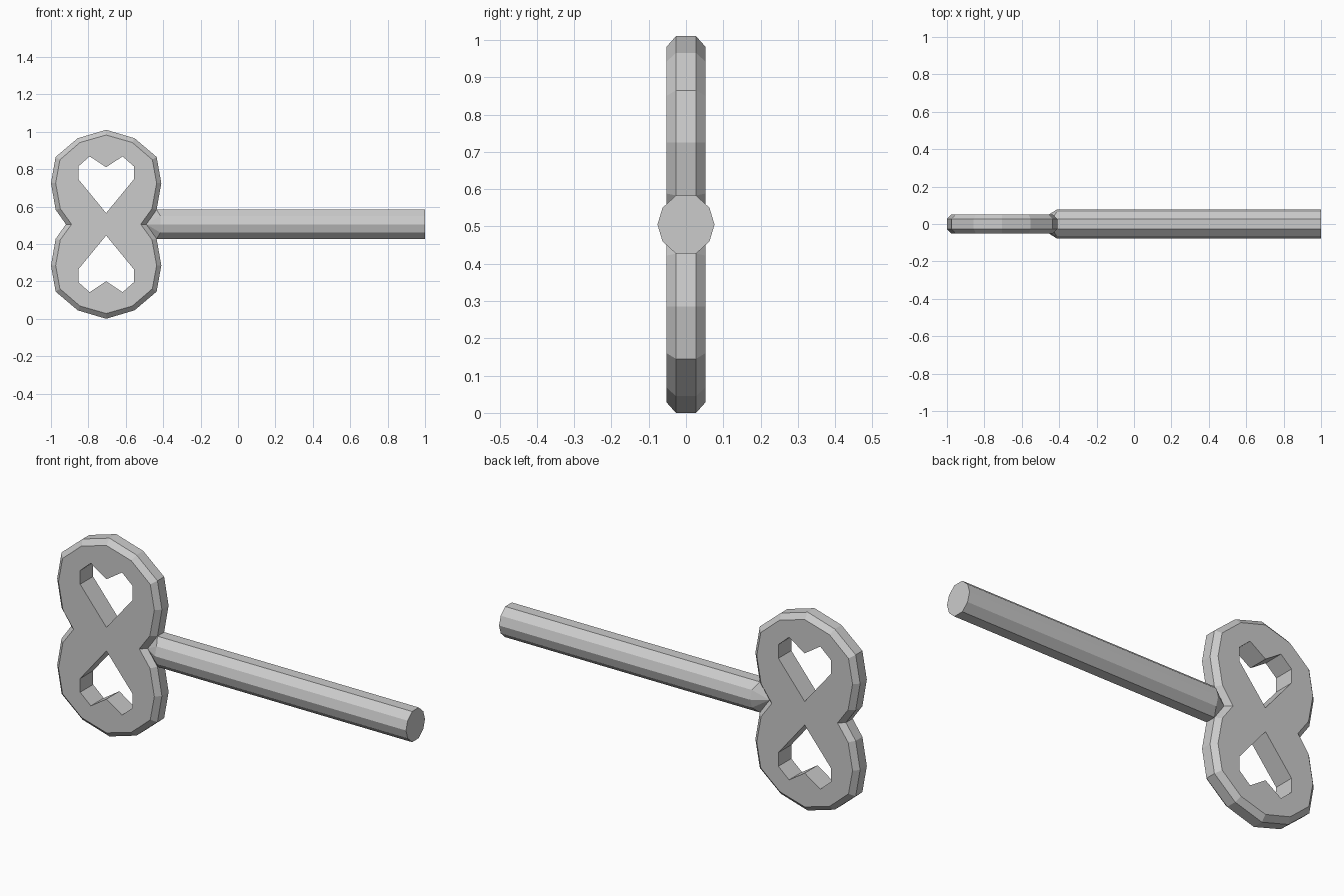
import bpy, bmesh

if "Cube" in bpy.data.objects:
    bpy.data.objects.remove(bpy.data.objects["Cube"])

CX, CZ = -0.705, 0.505        # centre of the handle
FACE_Y, RIM_Y = 0.052, 0.027  # half thickness of the faces and of the outer rim


def mirror_loop(quarter):
    """Closed outline from its top-right quarter (top to waist)."""
    right = quarter + [(x, -z) for x, z in reversed(quarter[:-1])]
    return right + [(-x, z) for x, z in reversed(right[1:-1])]


def add_ring(bm, points, y):
    return [bm.verts.new((CX + x, y, CZ + z)) for x, z in points]


def bridge(bm, a, b, skip=()):
    n = len(a)
    for i in range(n):
        if i not in skip:
            j = (i + 1) % n
            bm.faces.new((a[i], a[j], b[j], b[i]))


def ring_edges(bm, ring):
    edges = []
    for a, b in zip(ring, ring[1:] + ring[:1]):
        edges.append(bm.edges.get((a, b)) or bm.edges.new((a, b)))
    return edges


def finish(bm, name):
    bmesh.ops.recalc_face_normals(bm, faces=bm.faces[:])
    mesh = bpy.data.meshes.new(name)
    bm.to_mesh(mesh)
    bm.free()
    obj = bpy.data.objects.new(name, mesh)
    bpy.context.collection.objects.link(obj)
    return obj


# Handle: figure-eight plate with bevelled rim and two heart-shaped holes
rim = mirror_loop([(0, .505), (.152, .46), (.27, .36), (.295, .22), (.27, .078), (.215, 0)])
face = mirror_loop([(0, .477), (.14, .437), (.247, .345), (.27, .22), (.245, .083), (.185, 0)])
half_heart = [(0, .06), (.148, .24), (.148, .31), (.088, .363), (0, .305)]
heart = half_heart + [(-x, z) for x, z in reversed(half_heart[1:-1])]
hearts = [heart, [(x, -z) for x, z in heart]]

bm = bmesh.new()
loops = [add_ring(bm, face, -FACE_Y), add_ring(bm, rim, -RIM_Y),
         add_ring(bm, rim, RIM_Y), add_ring(bm, face, FACE_Y)]
bridge(bm, loops[0], loops[1])
bridge(bm, loops[1], loops[2], skip=(4, 5))   # open where the shaft joins
bridge(bm, loops[2], loops[3])
front, back = [loops[0]], [loops[3]]
for h in hearts:
    front.append(add_ring(bm, h, -FACE_Y))
    back.append(add_ring(bm, h, FACE_Y))
    bridge(bm, front[-1], back[-1])
for side in (front, back):
    edges = [e for ring in side for e in ring_edges(bm, ring)]
    bmesh.ops.triangle_fill(bm, edges=edges, use_beauty=True)
finish(bm, "key_handle")

# Shaft: ten-sided rod whose near end tapers into the waist of the handle
quarter = [(RIM_Y, .078, -.435), (.063, .045, -.415), (.0765, 0, -.415)]  # y, z, start x
side = quarter + [(y, -z, x) for y, z, x in reversed(quarter[:-1])]
section = side + [(-y, -z, x) for y, z, x in side]
bm = bmesh.new()
near = [bm.verts.new((x, y, CZ + z)) for y, z, x in section]
far = [bm.verts.new((1.0, y, CZ + z)) for y, z, x in section]
bridge(bm, near, far)
bm.faces.new(far)
for s, ring in ((1, near[:5]), (-1, near[5:])):
    waist = bm.verts.new((CX + .215, s * RIM_Y, CZ))
    for a, b in zip(ring, ring[1:]):
        bm.faces.new((waist, a, b))
finish(bm, "key_shaft")
